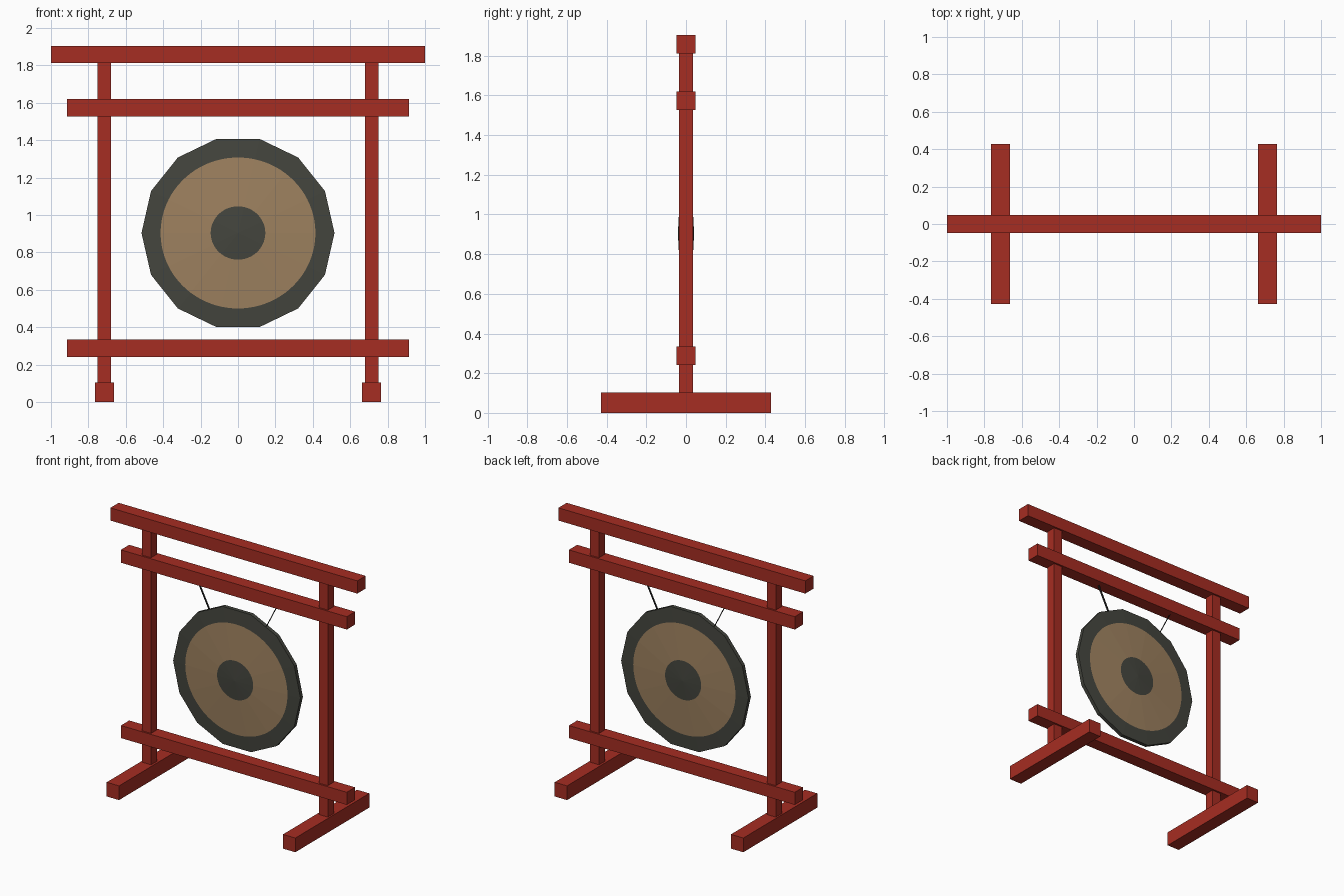
import bpy, bmesh, math

if "Cube" in bpy.data.objects:
    bpy.data.objects.remove(bpy.data.objects["Cube"])


def material(name, rgb):
    m = bpy.data.materials.new(name)
    m.diffuse_color = (*rgb, 1)
    m.use_nodes = True
    m.node_tree.nodes["Principled BSDF"].inputs["Base Color"].default_value = m.diffuse_color
    return m


RED = material("red_lacquer", (0.38, 0.026, 0.016))
DARK = material("dark_bronze", (0.058, 0.06, 0.048))
TAN = material("tan_bronze", (0.34, 0.22, 0.115))
BLACK = material("black_cord", (0.01, 0.01, 0.01))


def finish(bm, name, mats):
    me = bpy.data.meshes.new(name)
    bm.to_mesh(me)
    bm.free()
    for m in mats:
        me.materials.append(m)
    ob = bpy.data.objects.new(name, me)
    bpy.context.collection.objects.link(ob)
    return ob


def box(name, x, hx, hy, z0, z1):
    bm = bmesh.new()
    bmesh.ops.create_cube(bm, size=1)
    for v in bm.verts:
        v.co = (x + v.co.x * 2 * hx, v.co.y * 2 * hy, (z0 + z1) / 2 + v.co.z * (z1 - z0))
    return finish(bm, name, [RED])


# Frame: three cross beams, two posts, two feet
box("top_beam", 0, 1.0, 0.048, 1.812, 1.905)
box("hanging_beam", 0, 0.915, 0.048, 1.526, 1.62)
box("lower_beam", 0, 0.915, 0.048, 0.242, 0.334)
for side, s in (("left", -1), ("right", 1)):
    box(side + "_post", s * 0.716, 0.036, 0.035, 0.09, 1.83)
    box(side + "_foot", s * 0.714, 0.05, 0.428, 0.0, 0.104)

# Gong: 14-sided shallow double cone with painted oval rings cut into its faces
SIDES, SUB = 14, 6
N = SIDES * SUB
R, CZ, RIM, APEX = 0.516, 0.904, 0.014, 0.041
FLAT = math.cos(math.pi / SIDES)


def edge_radius(a):
    step = 2 * math.pi / SIDES
    return R * FLAT / math.cos((a % step) - step / 2)


bm = bmesh.new()
rims = []
for s in (-1, 1):
    def ring(oval):
        out = []
        for i in range(N):
            a = 2 * math.pi * i / N
            e = edge_radius(a)
            r = e
            if oval:
                r = oval * FLAT / math.hypot(FLAT * math.cos(a), math.sin(a))
            y = s * (APEX - (APEX - RIM) * r / e)
            out.append(bm.verts.new((r * math.cos(a), y, CZ + r * math.sin(a))))
        return out

    centre = bm.verts.new((0, s * APEX, CZ))
    inner, middle, outer = ring(0.146), ring(0.414), ring(None)
    rims.append(outer)
    for i in range(N):
        j = (i + 1) % N
        bm.faces.new((centre, inner[i], inner[j]))
        bm.faces.new((inner[i], middle[i], middle[j], inner[j])).material_index = 1
        bm.faces.new((middle[i], outer[i], outer[j], middle[j]))
for i in range(N):
    j = (i + 1) % N
    bm.faces.new((rims[0][i], rims[1][i], rims[1][j], rims[0][j]))
bmesh.ops.recalc_face_normals(bm, faces=bm.faces[:])
finish(bm, "gong", [DARK, TAN])

# Cords: thin flat straps, edge-on to the front
for side, s in (("left", -1), ("right", 1)):
    bm = bmesh.new()
    pts = [(0.222, -0.009, 1.33), (0.222, 0.009, 1.33), (0.328, 0.009, 1.54), (0.328, -0.009, 1.54)]
    bm.faces.new([bm.verts.new((s * x, y, z)) for x, y, z in pts])
    finish(bm, side + "_cord", [BLACK])
